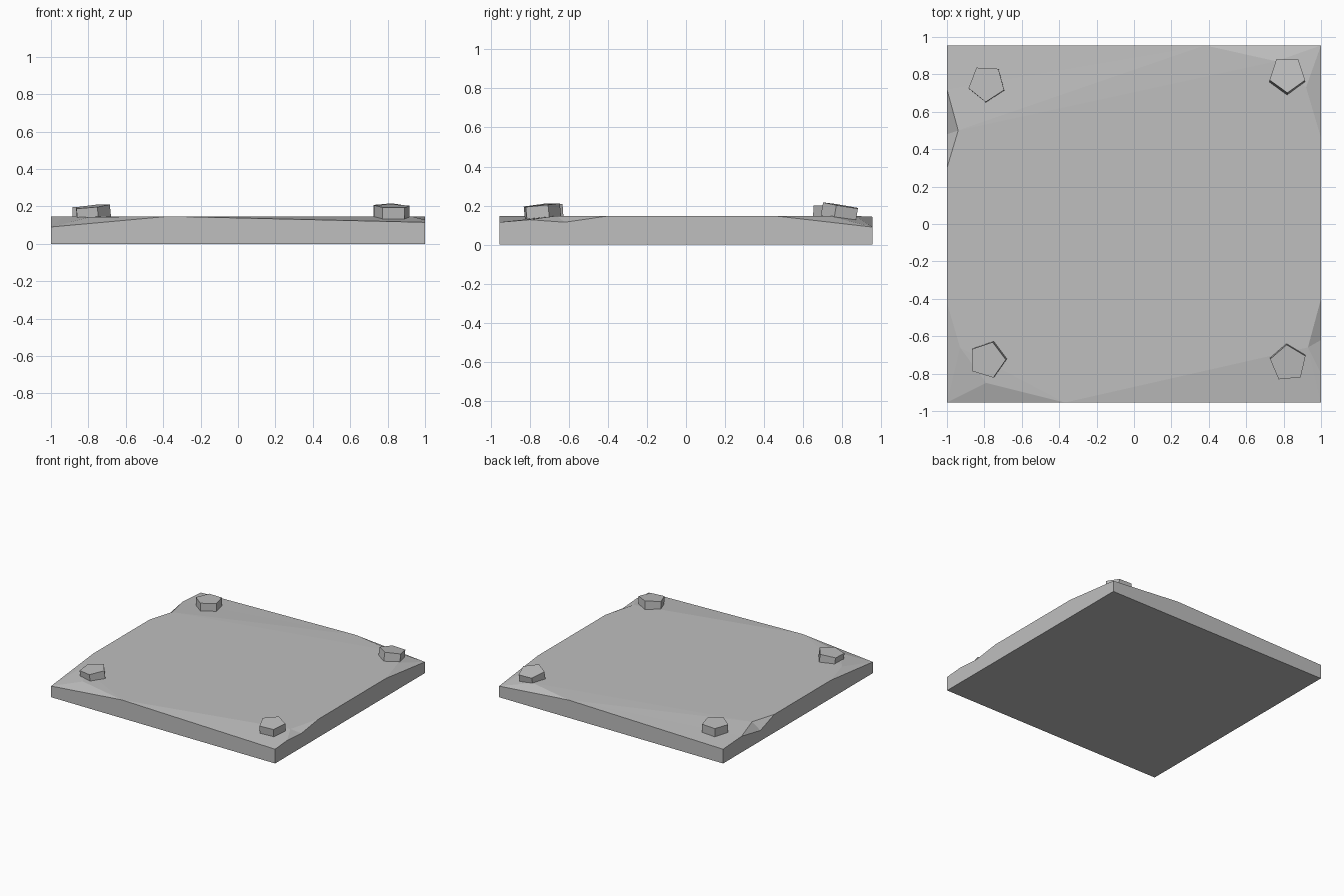
import bpy
import bmesh
from math import cos, sin, radians
from mathutils import Vector, Matrix
from mathutils.geometry import delaunay_2d_cdt

cube = bpy.data.objects.get("Cube")
if cube:
    bpy.data.objects.remove(cube, do_unlink=True)

HALF_X, HALF_Y, TOP = 1.0, 0.955, 0.147


def make_material(name, color):
    material = bpy.data.materials.new(name)
    material.use_nodes = True
    material.diffuse_color = color
    material.node_tree.nodes["Principled BSDF"].inputs["Base Color"].default_value = color
    return material


stone_grey = make_material("stone grey", (0.52, 0.52, 0.52, 1.0))


def finish(bm, name):
    """Turn a bmesh into a flat shaded grey object."""
    bmesh.ops.recalc_face_normals(bm, faces=bm.faces[:])
    mesh = bpy.data.meshes.new(name)
    bm.to_mesh(mesh)
    bm.free()
    mesh.materials.append(stone_grey)
    obj = bpy.data.objects.new(name, mesh)
    bpy.context.collection.objects.link(obj)
    return obj


# Rim of the slab, counter-clockwise from the front right corner, with worn heights
front = [(x, -HALF_Y, z) for x, z in ((-1, 0.09), (-0.37, TOP), (1, 0.115))]
left = [(HALF_X, y, z) for y, z in ((-0.8, 0.128), (-0.62, 0.115), (-0.4, TOP), (0.46, TOP))]
back = [(x, HALF_Y, z) for x, z in ((1, 0.09), (0.38, 0.143), (-1, 0.115))]
right = [(-HALF_X, y, z) for y, z in ((0.72, 0.13), (0.48, 0.085), (0.3, TOP), (-0.42, TOP))]
rim = front + left + back + right

# Inner corners of the chips, all on the flat top
chip_front, chip_right = (-0.79, -0.85, 0.143), (-0.93, -0.66, TOP)
chip_left, chip_back_left = (0.93, -0.66, TOP), (0.92, 0.73, TOP)
chip_back, notch = (0.76, 0.87, TOP), (-0.94, 0.5, TOP)
inner = [chip_front, chip_right, chip_left, chip_back_left, chip_back, notch]

# Creases between the flat top and the chipped facets
creases = [
    (chip_front, front[0]), (chip_front, front[1]), (chip_front, chip_right),
    (chip_right, front[0]), (chip_right, right[-1]),
    (front[1], chip_left), (chip_left, left[1]), (chip_left, left[2]), (chip_left, front[2]),
    (chip_back_left, left[3]), (chip_back_left, back[0]), (chip_back_left, chip_back),
    (chip_back, back[0]), (chip_back, back[1]), (chip_back, notch),
    (notch, right[0]), (notch, right[1]), (notch, right[2]),
]


def build_slab():
    points = rim + inner
    edges = [(i, (i + 1) % len(rim)) for i in range(len(rim))]
    edges += [(points.index(a), points.index(b)) for a, b in creases]
    flat = [Vector(p[:2]) for p in points]
    verts, _, faces, origins, _, _ = delaunay_2d_cdt(flat, edges, [], 0, 0.0001)
    bm = bmesh.new()
    top = [bm.verts.new((v.x, v.y, points[o[0]][2] if o else TOP))
           for v, o in zip(verts, origins)]
    for face in faces:
        bm.faces.new([top[i] for i in face])
    # Straight walls down to the ground and a flat underside
    border = [e for e in bm.edges if e.is_boundary]
    walls = bmesh.ops.extrude_edge_only(bm, edges=border)["geom"]
    for v in walls:
        if isinstance(v, bmesh.types.BMVert):
            v.co.z = 0
    bottom = [e for e in bm.edges if e.is_boundary]
    bmesh.ops.contextual_create(bm, geom=bottom)
    return finish(bm, "chipped_slab")


def build_stud(name, center, turn, lean):
    """Five-sided stud whose top is centred on center, leaning along lean."""
    normal = Vector((*lean, 1)).normalized()
    rotation = Vector((0, 0, 1)).rotation_difference(normal).to_matrix().to_4x4()
    place = Matrix.Translation(center) @ rotation
    bm = bmesh.new()
    ring = []
    for k in range(5):
        angle = radians(turn + k * 72)
        ring.append(bm.verts.new((0.1 * cos(angle), 0.1 * sin(angle), 0)))
    cap = bm.faces.new(ring)
    base = bmesh.ops.extrude_face_region(bm, geom=[cap], use_keep_orig=True)["geom"]
    lower = [v for v in base if isinstance(v, bmesh.types.BMVert)]
    bmesh.ops.translate(bm, verts=lower, vec=(0, 0, -0.068))
    bmesh.ops.transform(bm, matrix=place, verts=bm.verts[:])
    return finish(bm, name)


build_slab()

# Corner studs
build_stud("front_right_stud", (-0.785, -0.727, 0.2), 1, (-0.1, -0.07))
build_stud("front_left_stud", (0.825, -0.745, 0.202), 23, (0.02, -0.1))
build_stud("back_left_stud", (0.82, 0.8, 0.2), 54, (0.03, 0.17))
build_stud("back_right_stud", (-0.788, 0.752, 0.197), 51, (-0.02, 0.03))
